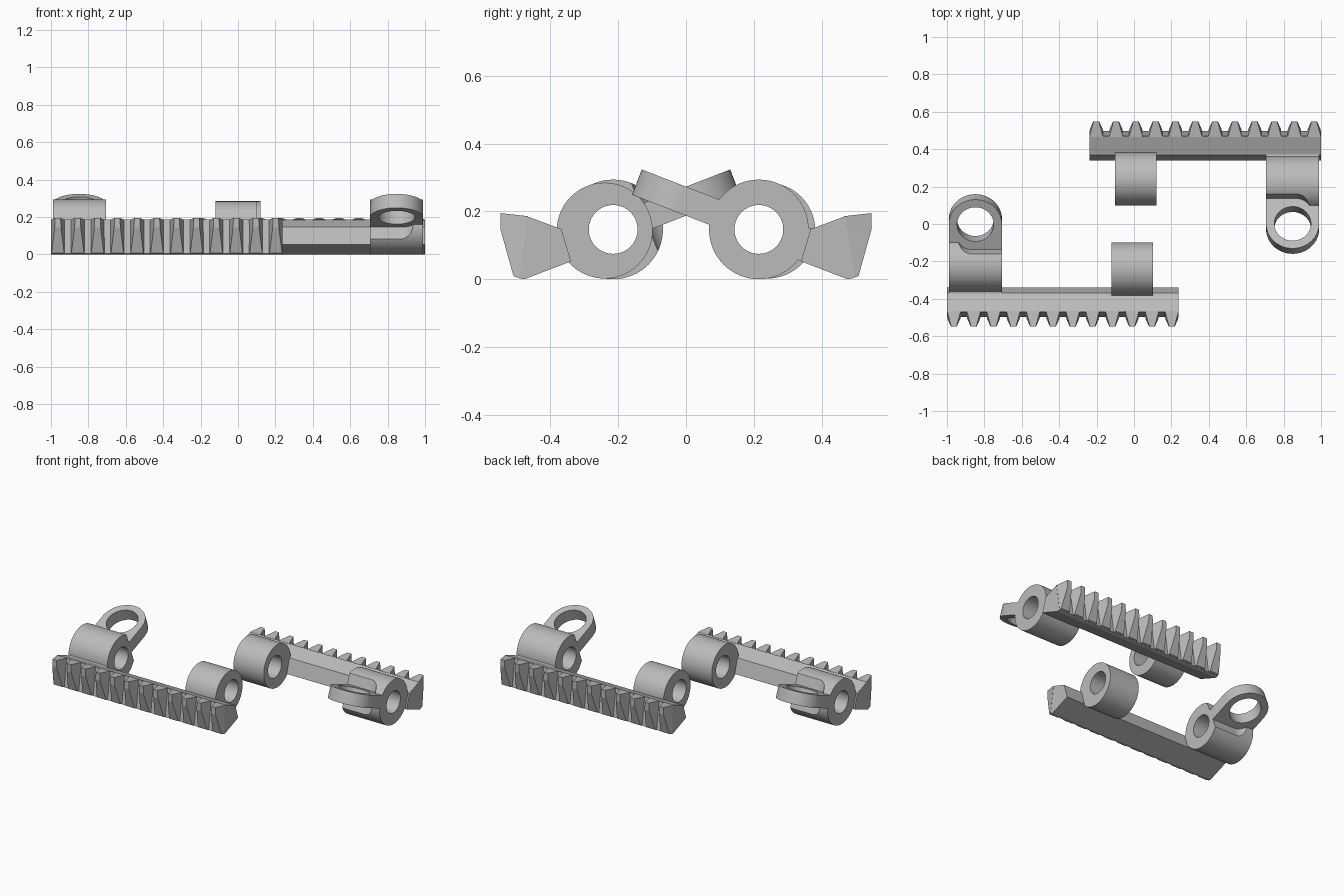
import bpy, bmesh, math
from mathutils import Matrix, Vector

if "Cube" in bpy.data.objects:
    bpy.data.objects.remove(bpy.data.objects["Cube"])

grey = bpy.data.materials.new("light_grey")
grey.diffuse_color = (0.5, 0.5, 0.5, 1)
grey.use_nodes = True
grey.node_tree.nodes["Principled BSDF"].inputs["Base Color"].default_value = grey.diffuse_color
TURN = Matrix.Rotation(math.pi, 4, 'Z')
AXIS_Y, AXIS_Z = -0.215, 0.147      # hinge axis of the front half
parts = []


def finish(name, bm, smooth=True):
    bmesh.ops.recalc_face_normals(bm, faces=bm.faces)
    mesh = bpy.data.meshes.new(name)
    bm.to_mesh(mesh)
    bm.free()
    mesh.materials.append(grey)
    ob = bpy.data.objects.new(name, mesh)
    bpy.context.collection.objects.link(ob)
    parts.append((ob, smooth))
    return ob


def loft(bm, sections):
    """Skin a row of matching closed sections and cap both ends."""
    rings = [[bm.verts.new(p) for p in s] for s in sections]
    n = len(rings[0])
    for a, b in zip(rings, rings[1:]):
        for i in range(n):
            j = (i + 1) % n
            bm.faces.new((a[i], a[j], b[j], b[i]))
    bm.faces.new(rings[0])
    bm.faces.new(rings[-1])


def prism_x(name, profile, x0, x1, smooth=True):
    """Extrude a (y, z) profile along x."""
    bm = bmesh.new()
    loft(bm, [[(x, y, z) for y, z in profile] for x in (x0, x1)])
    return finish(name, bm, smooth)


def prism_z(name, outline, h):
    """Extrude an (x, y) outline symmetrically about the local z = 0 plane."""
    bm = bmesh.new()
    loft(bm, [[(x, y, z) for x, y in outline] for z in (-h, h)])
    return finish(name, bm)


def arc(cx, cy, r, a0, a1, n):
    return [(cx + r * math.cos(math.radians(a0 + (a1 - a0) * i / n)),
             cy + r * math.sin(math.radians(a0 + (a1 - a0) * i / n))) for i in range(n + 1)]


def circle(cx, cy, r, n=64):
    return arc(cx, cy, r, 0, 360, n)[:-1]


def cut(ob, cutter):
    """Subtract the cutter for good and remove it."""
    mod = ob.modifiers.new("cut", 'BOOLEAN')
    mod.operation, mod.solver, mod.object = 'DIFFERENCE', 'EXACT', cutter
    bpy.context.view_layer.update()
    dg = bpy.context.evaluated_depsgraph_get()
    mesh = bpy.data.meshes.new_from_object(ob.evaluated_get(dg))
    ob.modifiers.clear()
    ob.data = mesh
    parts[:] = [p for p in parts if p[0] is not cutter]
    bpy.data.objects.remove(cutter)


# Rack body
prism_x("rack_body", [(-0.47, 0.186), (-0.368, 0.148), (-0.339, 0.053),
                      (-0.477, 0.0), (-0.497, 0.004)], -1.0, 0.238, False)

# Tapered teeth: (root y, root z, tip y, tip z) at bottom, shoulder and top
levels = [(-0.497, 0.004, -0.509, 0.009),
          (-0.476, 0.142, -0.547, 0.145),
          (-0.47, 0.186, -0.547, 0.195)]
bm = bmesh.new()
for i in range(12):
    cx = -0.963 + i * 0.1059
    sections = []
    for ry, rz, ty, tz in levels:
        w = 0.037
        t = w - (ry - ty) * 0.29
        sections.append([(cx - w, ry + 0.004, rz), (cx - t, ty, tz),
                         (cx + t, ty, tz), (cx + w, ry + 0.004, rz)])
    loft(bm, sections)
finish("rack_teeth", bm, False)

# Hinge barrels, bored through
end_barrel = prism_x("end_barrel", circle(AXIS_Y, AXIS_Z, 0.147), -0.99, -0.706)
mid_barrel = prism_x("middle_barrel", circle(-0.24, 0.1435, 0.1415), -0.12, 0.102)
for barrel in (end_barrel, mid_barrel):
    cut(barrel, prism_x("bore", circle(AXIS_Y, AXIS_Z, 0.072), -1.2, 0.5))

# Webs joining the barrels to the rack
web = [(-0.372, 0.149), (-0.343, 0.053), (-0.322, 0.06), (-0.345, 0.155)]
prism_x("end_web", web, -0.99, -0.706, False)
prism_x("middle_web", web, -0.12, 0.102, False)

# Round-cornered relief in the end barrel, in the tilted plane of the eye arm
tilt = Matrix.Translation((-0.848, AXIS_Y, AXIS_Z)) @ Matrix.Rotation(math.radians(21.2), 4, 'X')
relief = prism_z("relief", arc(-0.02, 0.18, 0.08, 180, 270, 12)
                 + [(0.25, 0.10), (0.25, 0.4), (-0.10, 0.4)], 0.3)
relief.matrix_world = tilt
cut(end_barrel, relief)

# Eye arm with its round hole
eye = prism_z("eye_arm", [(-0.142, 0.085), (0.142, 0.085)]
              + arc(0, 0.244, 0.142, 0, 180, 32), 0.04)
cut(eye, prism_z("eye_hole", circle(0, 0.244, 0.098), 0.2))
eye.data.transform(tilt)

# Shade, then add the second half turned half way round
for ob, smooth in parts:
    if smooth:
        bpy.ops.object.select_all(action='DESELECT')
        ob.select_set(True)
        bpy.context.view_layer.objects.active = ob
        bpy.ops.object.shade_smooth_by_angle(angle=math.radians(30))
    twin = ob.copy()
    twin.data = ob.data.copy()
    twin.name = "rear_" + ob.name
    twin.data.transform(TURN)
    bpy.context.collection.objects.link(twin)
    ob.name = "front_" + ob.name
